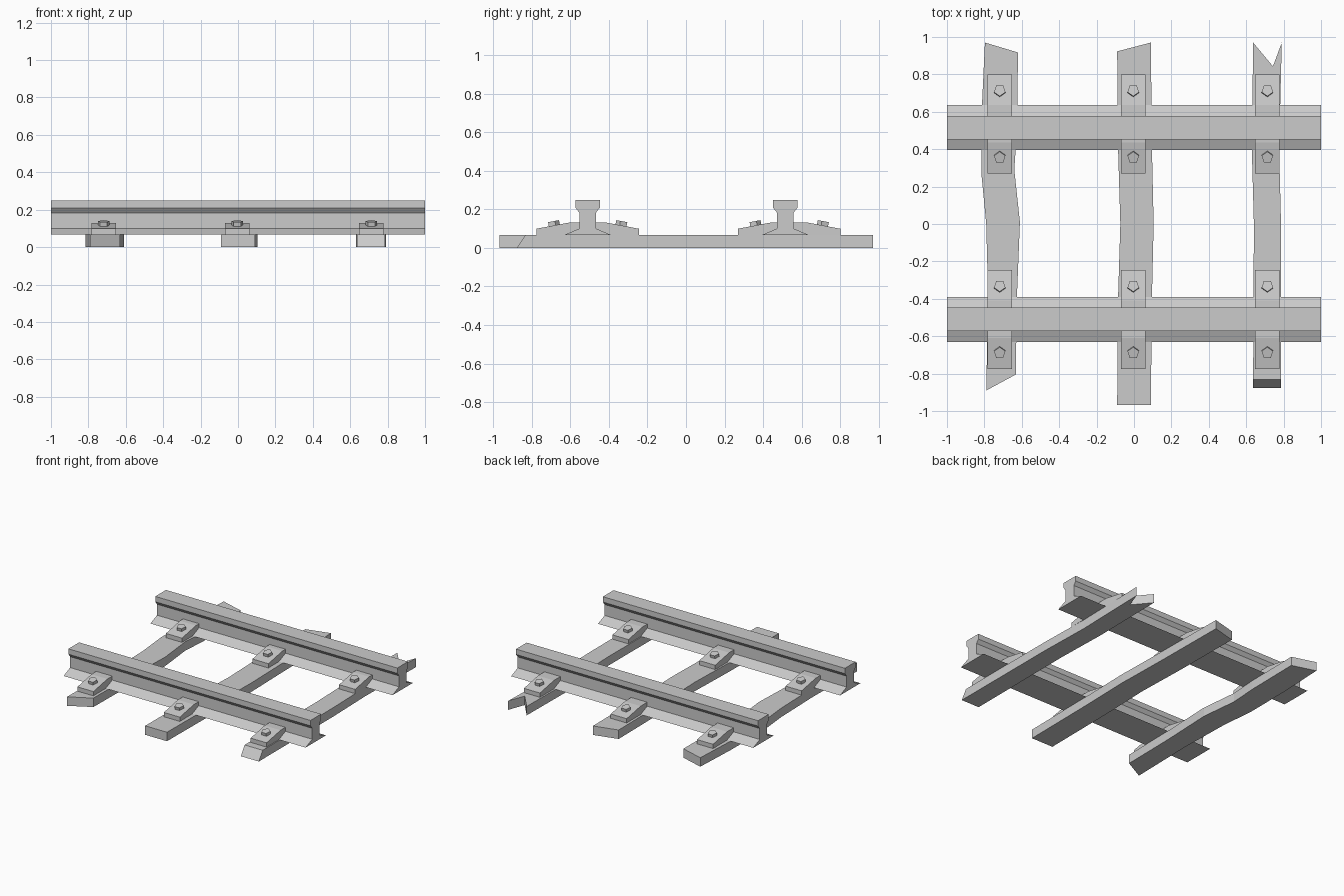
import bpy, bmesh, math
from mathutils import Matrix, Vector

if "Cube" in bpy.data.objects:
    bpy.data.objects.remove(bpy.data.objects["Cube"])


def finish(name, bm):
    bmesh.ops.recalc_face_normals(bm, faces=bm.faces)
    mesh = bpy.data.meshes.new(name)
    bm.to_mesh(mesh)
    bm.free()
    obj = bpy.data.objects.new(name, mesh)
    bpy.context.collection.objects.link(obj)
    return obj


def prism(name, points, offset):
    """Extrude a flat outline along an offset vector."""
    bm = bmesh.new()
    face = bm.faces.new([bm.verts.new(p) for p in points])
    new = bmesh.ops.extrude_face_region(bm, geom=[face])["geom"]
    bmesh.ops.translate(bm, vec=offset,
                        verts=[v for v in new if isinstance(v, bmesh.types.BMVert)])
    # extrusion keeps the starting face only when it is still needed as a cap
    if not face.is_valid:
        bmesh.ops.holes_fill(bm, edges=bm.edges)
    return finish(name, bm)


def mirrored(half):
    return half + [(-y, z) for y, z in reversed(half)]


SLEEPER_H = 0.067
RAIL_Y = {"front": -0.51, "back": 0.515}
PLATE_Y = {"front": -0.51, "back": 0.535}
TIE_X = {"left": -0.718, "middle": -0.004, "right": 0.713}

# Rail and clamp plate half profiles (y, z)
rail_half = [(0.12, SLEEPER_H), (0.043, 0.10), (0.043, 0.182),
             (0.063, 0.208), (0.063, 0.248)]
plate_half = [(0.265, SLEEPER_H), (0.265, 0.099), (0.10, 0.13)]

# Sleeper outlines (x, y), worn and bent timber
sleepers = {
    "left": [(-0.797, 0.97), (-0.813, 0.63), (-0.815, 0.26), (-0.79, 0.0),
             (-0.78, -0.39), (-0.79, -0.89), (-0.632, -0.805), (-0.626, -0.39),
             (-0.61, 0.01), (-0.64, 0.29), (-0.626, 0.5), (-0.62, 0.917)],
    "middle": [(-0.09, 0.923), (-0.085, 0.4), (-0.073, 0.0), (-0.085, -0.39),
               (-0.09, -0.967), (0.09, -0.967), (0.096, -0.39), (0.105, 0.0),
               (0.096, 0.4), (0.09, 0.97)],
    "right": [(0.637, 0.97), (0.63, 0.4), (0.641, 0.0), (0.637, -0.877),
              (0.786, -0.877), (0.786, 0.0), (0.776, 0.4), (0.79, 0.97),
              (0.743, 0.843)],
}

for side, outline in sleepers.items():
    tie = prism(side + "_sleeper", [(x, y, 0) for x, y in outline],
                Vector((0, 0, SLEEPER_H)))
    if side == "right":
        # bevelled front end
        for v in tie.data.vertices:
            if v.co.y < -0.8 and v.co.z > 0.01:
                v.co.y = -0.832

slope = math.atan2(0.031, 0.165)
for end, ry in RAIL_Y.items():
    prism(end + "_rail", [(-1, ry + y, z) for y, z in mirrored(rail_half)],
          Vector((2, 0, 0)))
    py = PLATE_Y[end]
    for side, x in TIE_X.items():
        # clamp plate
        prism(f"{end}_{side}_plate",
              [(x - 0.066, py + y, z) for y, z in mirrored(plate_half)],
              Vector((0.132, 0, 0)))
        # five-sided bolts, tilted with the plate, points towards the rail
        for s, label in ((1, "back"), (-1, "front")):
            bm = bmesh.new()
            m = (Matrix.Translation((x, py + s * 0.177, 0.122))
                 @ Matrix.Rotation(-s * slope, 4, 'X')
                 @ Matrix.Rotation(-s * math.pi / 2, 4, 'Z'))
            ring = [m @ Vector((0.032 * math.cos(a), 0.032 * math.sin(a), -0.01))
                    for a in (i * math.tau / 5 for i in range(5))]
            bm.free()
            up = m.to_3x3() @ Vector((0, 0, 0.026))
            prism(f"{end}_{side}_{label}_bolt", ring, up)
